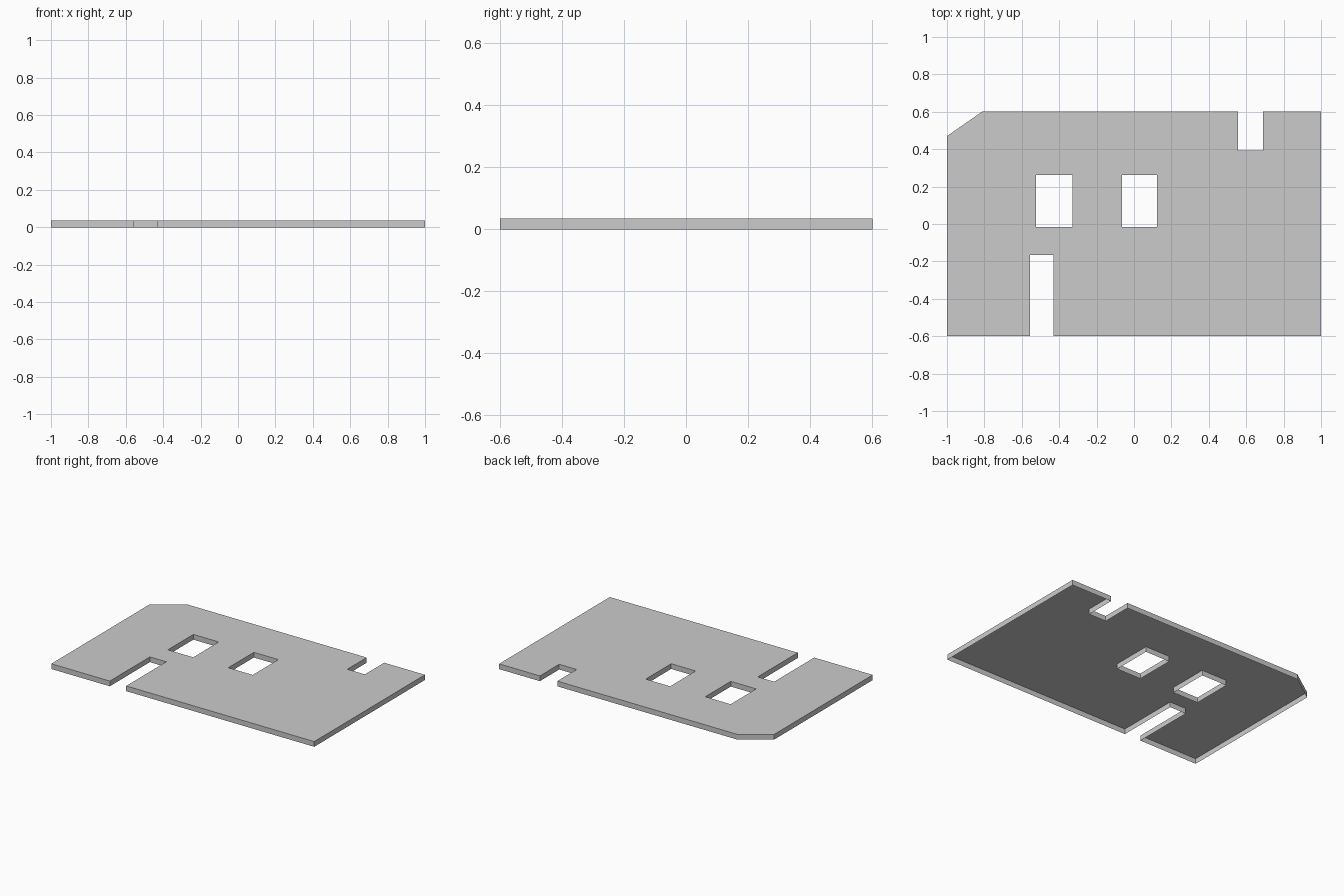
import bpy, bmesh
from mathutils import Vector

if "Cube" in bpy.data.objects:
    bpy.data.objects.remove(bpy.data.objects["Cube"])

HEIGHT = 0.036

# Plate outline with two edge slots and one cut corner
outline = [(-1, -0.6), (-0.555, -0.6), (-0.555, -0.165), (-0.43, -0.165), (-0.43, -0.6),
           (1, -0.6), (1, 0.602), (0.69, 0.602), (0.69, 0.392), (0.557, 0.392),
           (0.557, 0.602), (-0.81, 0.602), (-1, 0.47)]


def rect(x0, x1, y0, y1):
    # clockwise, so the walls face into the opening
    return [(x0, y0), (x0, y1), (x1, y1), (x1, y0)]


# Two rectangular openings
openings = [rect(-0.523, -0.33, -0.015, 0.262), rect(-0.063, 0.123, -0.015, 0.262)]

bm = bmesh.new()
loops = []
for pts in [outline] + openings:
    loops.append([bm.verts.new((x, y, HEIGHT)) for x, y in pts])
edges = [bm.edges.new((a, b)) for lp in loops for a, b in zip(lp, lp[1:] + lp[:1])]

# Top sheet
bmesh.ops.triangle_fill(bm, edges=edges, use_beauty=True, normal=Vector((0, 0, 1)))
for f in bm.faces:
    f.normal_update()
    if f.normal.z < 0:
        f.normal_flip()

# Side walls down to the ground; the underside stays open
for lp in loops:
    low = [bm.verts.new((v.co.x, v.co.y, 0)) for v in lp]
    for i in range(len(lp)):
        j = (i + 1) % len(lp)
        bm.faces.new((low[i], low[j], lp[j], lp[i]))

mesh = bpy.data.meshes.new("slotted_plate")
bm.to_mesh(mesh)
bm.free()
bpy.context.collection.objects.link(bpy.data.objects.new("slotted_plate", mesh))
